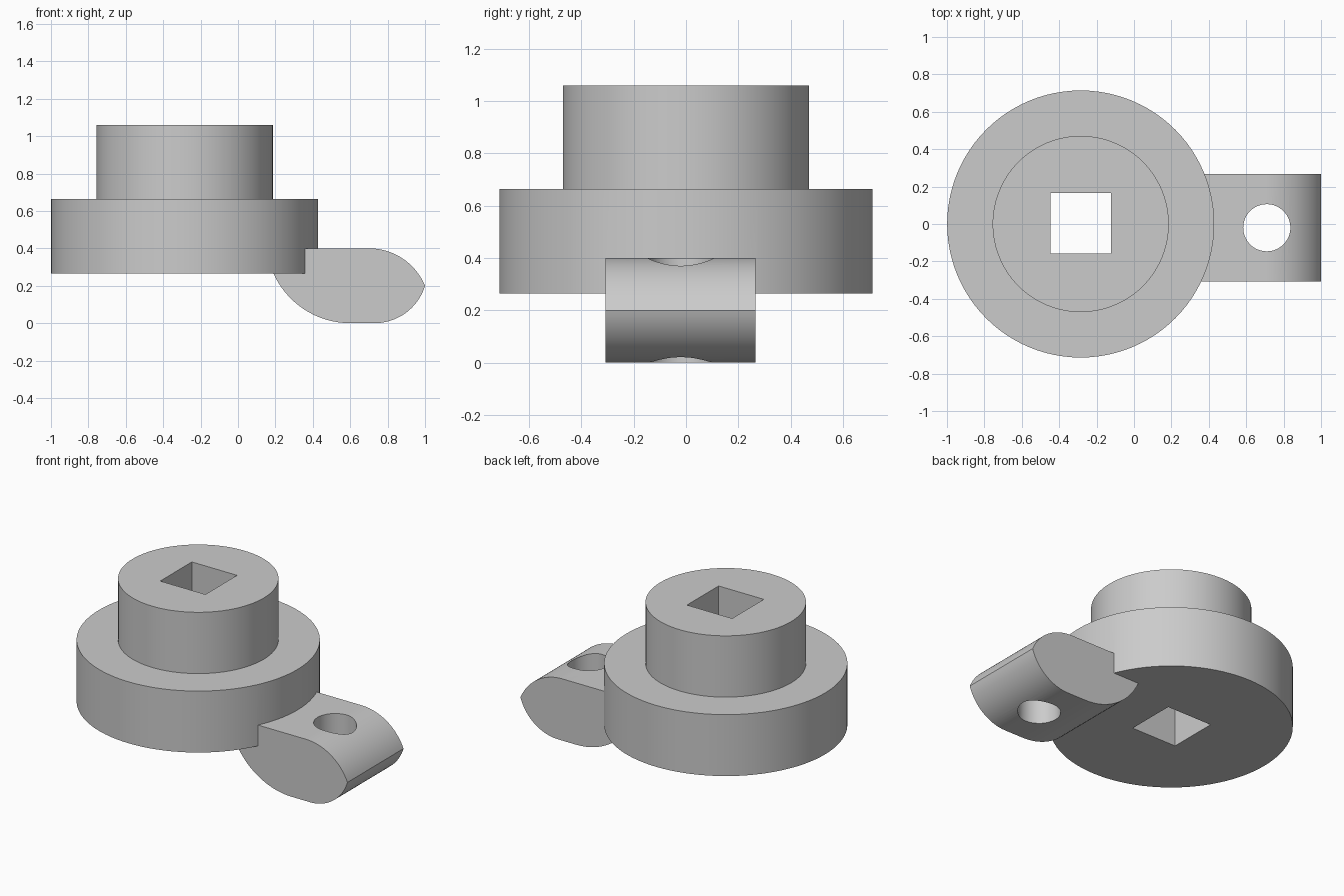
import bpy, bmesh, math

cube = bpy.data.objects.get("Cube")
if cube:
    bpy.data.objects.remove(cube, do_unlink=True)

GREY = (0.6, 0.6, 0.6, 1.0)
steel = bpy.data.materials.new("plain_grey")
steel.use_nodes = True
steel.diffuse_color = GREY
steel.node_tree.nodes["Principled BSDF"].inputs["Base Color"].default_value = GREY

AXIS_X = -0.285


def prism(name, outline, direction):
    """Closed solid made by extruding a flat outline along a direction."""
    bm = bmesh.new()
    face = bm.faces.new([bm.verts.new(p) for p in outline])
    grown = bmesh.ops.extrude_face_region(bm, geom=[face])["geom"]
    verts = [g for g in grown if isinstance(g, bmesh.types.BMVert)]
    bmesh.ops.translate(bm, verts=verts, vec=direction)
    bmesh.ops.recalc_face_normals(bm, faces=bm.faces)
    mesh = bpy.data.meshes.new(name)
    bm.to_mesh(mesh)
    bm.free()
    mesh.materials.append(steel)
    obj = bpy.data.objects.new(name, mesh)
    bpy.context.collection.objects.link(obj)
    return obj


def cylinder(name, x, y, radius, low, high, sides=96):
    ring = [2 * math.pi * i / sides for i in range(sides)]
    outline = [(x + radius * math.cos(a), y + radius * math.sin(a), low) for a in ring]
    return prism(name, outline, (0, 0, high - low))


def combine(obj, other, operation):
    """Apply a boolean and discard the helper."""
    mod = obj.modifiers.new("boolean", "BOOLEAN")
    mod.object, mod.operation, mod.solver = other, operation, "EXACT"
    bpy.context.view_layer.objects.active = obj
    bpy.ops.object.modifier_apply(modifier=mod.name)
    bpy.data.objects.remove(other, do_unlink=True)


def arc(cx, cz, radius, start, end, steps=20):
    """Points in the xz plane, angles in radians."""
    angles = [start + (end - start) * i / steps for i in range(steps + 1)]
    return [(cx + radius * math.cos(a), cz + radius * math.sin(a)) for a in angles]


# Round flange with the narrower hub standing on it
flange = cylinder("flange", AXIS_X, 0, 0.714, 0.265, 0.663)
hub = cylinder("hub", AXIS_X, 0, 0.471, 0.5, 1.06)
combine(flange, hub, "UNION")
flange.name = "flange_and_hub"

# Side lug: rounded underside, pointed rounded tip, flat top
TOP, TIP_Z, UNDER_R, LOW_R, HIGH_R = 0.4, 0.2, 0.45, 0.282, 0.325
low_tip = math.asin((TIP_Z - LOW_R) / LOW_R)
high_tip = math.asin((TIP_Z - TOP + HIGH_R) / HIGH_R)
under_start = -math.pi - math.asin((TOP - UNDER_R) / UNDER_R)
profile = arc(0.6, UNDER_R, UNDER_R, under_start, -math.pi / 2)
profile += arc(1 - LOW_R * math.cos(low_tip), LOW_R, LOW_R, -math.pi / 2, low_tip)
profile += arc(1 - HIGH_R * math.cos(high_tip), TOP - HIGH_R, HIGH_R,
               high_tip, math.pi / 2)[1:]
lug = prism("side_lug", [(x, -0.308, z) for x, z in profile], (0, 0.574, 0))

# Pin hole down through the lug
combine(lug, cylinder("pin_cutter", 0.71, -0.02, 0.126, -0.2, 0.6, 64), "DIFFERENCE")

# Join the lug, then cut the square drive hole through the axis
combine(flange, lug, "UNION")
half = 0.162
square = [(AXIS_X + sx * half, 0.004 + sy * half, -0.2)
          for sx, sy in ((-1, -1), (1, -1), (1, 1), (-1, 1))]
combine(flange, prism("square_cutter", square, (0, 0, 1.6)), "DIFFERENCE")
flange.name = "flange_hub_and_lug"

bpy.ops.object.select_all(action="DESELECT")
flange.select_set(True)
bpy.context.view_layer.objects.active = flange
bpy.ops.object.shade_smooth_by_angle(angle=math.radians(30))
